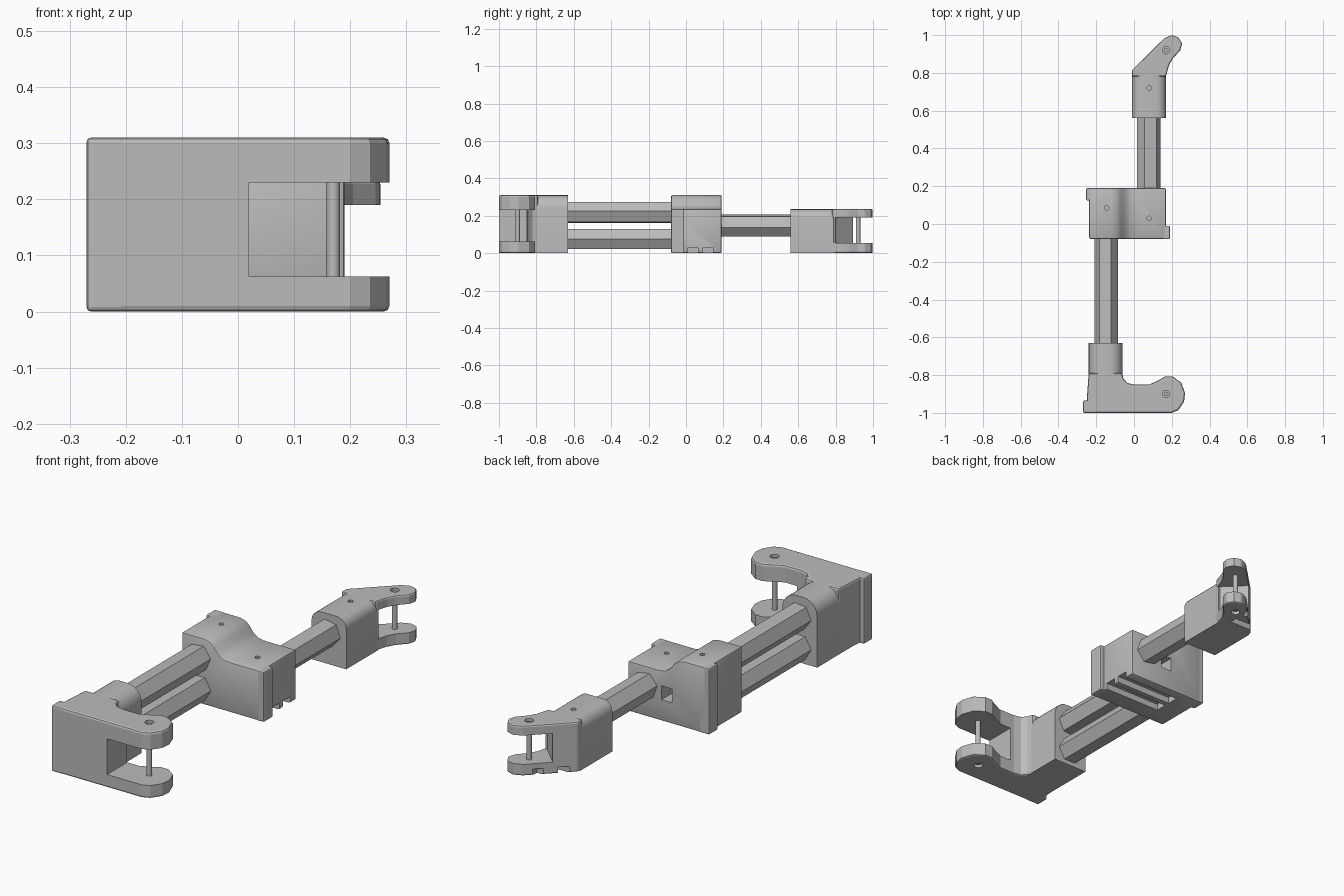
import bpy, bmesh, math
from mathutils import Vector

if "Cube" in bpy.data.objects:
    bpy.data.objects.remove(bpy.data.objects["Cube"], do_unlink=True)

grey = bpy.data.materials.new("plain_grey")
grey.use_nodes = True
COLOUR = (0.5, 0.5, 0.5, 1)
grey.diffuse_color = COLOUR
for node in grey.node_tree.nodes:
    if node.type == 'BSDF_PRINCIPLED':
        node.inputs["Base Color"].default_value = COLOUR


def activate(ob):
    bpy.ops.object.select_all(action='DESELECT')
    ob.select_set(True)
    bpy.context.view_layer.objects.active = ob


def prism(name, outline, lo, hi, axis='Z', bevel=0):
    """Extrude a 2D outline: Z uses (x, y), Y uses (x, z)."""
    bm = bmesh.new()
    place = (lambda a, b: (a, b, lo)) if axis == 'Z' else (lambda a, b: (a, lo, b))
    face = bm.faces.new([bm.verts.new(place(a, b)) for a, b in outline])
    move = Vector((0, 0, hi - lo)) if axis == 'Z' else Vector((0, hi - lo, 0))
    ext = bmesh.ops.extrude_face_region(bm, geom=[face])
    bmesh.ops.translate(bm, vec=move, verts=[v for v in ext["geom"] if isinstance(v, bmesh.types.BMVert)])
    bmesh.ops.recalc_face_normals(bm, faces=bm.faces)
    mesh = bpy.data.meshes.new(name)
    bm.to_mesh(mesh)
    bm.free()
    ob = bpy.data.objects.new(name, mesh)
    bpy.context.collection.objects.link(ob)
    mesh.materials.append(grey)
    if bevel:
        activate(ob)
        mod = ob.modifiers.new("soft_edges", 'BEVEL')
        mod.width, mod.segments, mod.angle_limit = bevel, 2, math.radians(40)
        bpy.ops.object.modifier_apply(modifier=mod.name)
    return ob


def rect(x0, x1, y0, y1):
    return [(x0, y0), (x1, y0), (x1, y1), (x0, y1)]


def ring(x, y, r, n, turn=0):
    return [(x + r * math.cos(math.tau * i / n + turn),
             y + r * math.sin(math.tau * i / n + turn)) for i in range(n)]


def arch(x0, x1, top, r, steps=6):
    """Upright box section with rounded upper corners."""
    pts = [(x0, 0), (x1, 0)]
    for cx, start in ((x1 - r, 0), (x0 + r, math.pi / 2)):
        for i in range(steps + 1):
            a = start + math.pi / 2 * i / steps
            pts.append((cx + r * math.cos(a), top - r + r * math.sin(a)))
    return pts


def cut(ob, *cutters):
    activate(ob)
    for c in cutters:
        mod = ob.modifiers.new("cut", 'BOOLEAN')
        mod.operation, mod.solver, mod.object = 'DIFFERENCE', 'EXACT', c
        bpy.ops.object.modifier_apply(modifier=mod.name)
    for c in cutters:
        bpy.data.objects.remove(c, do_unlink=True)


def hole(x, y, r, lo, hi):
    return prism("hole_cutter", ring(x, y, r, 12), lo, hi)


# Base bracket: forked arm, side lip and rod sleeve
arm = prism("base_arm", [
    (-.25, -1), (.2, -1), (.235, -.985), (.265, -.94), (.27, -.895), (.25, -.84),
    (.205, -.807), (.165, -.807), (.125, -.83), (.08, -.85), (0, -.85), (-.035, -.842),
    (-.055, -.82), (-.062, -.79), (-.24, -.79), (-.25, -.93)], 0, .31, bevel=.01)
cut(arm, prism("slot_cutter", rect(.02, .4, -1.1, -.7), .062, .23),
    hole(.17, -.9, .02, .29, .4), hole(.17, -.9, .02, -.1, .02))
prism("base_lip", rect(-.27, -.2, -1, -.935), 0, .31, bevel=.008)
prism("base_sleeve", arch(-.24, -.06, .31, .07), -.9, -.63, 'Y')

# Middle block with a stepped top
block = prism("middle_block", [
    (-.237, 0), (.17, 0), (.17, .235), (.01, .235), (-.025, .241), (-.05, .258),
    (-.07, .285), (-.09, .302), (-.12, .31), (-.237, .31)], -.08, .19, 'Y', bevel=.008)
right_lip = prism("middle_right_lip", rect(.15, .19, -.08, -.01), 0, .235, bevel=.006)
prism("middle_left_lip", rect(-.253, -.2, .125, .19), 0, .31, bevel=.006)
cut(block, *[prism("slot_cutter", rect(-.13, .3, y, y + .055), -.1, .03) for y in (.01, .09)],
    prism("window_cutter", rect(-.06, -.005, .1, .165), .12, .3, 'Y'),
    hole(-.145, .085, .012, .25, .4), hole(.08, .03, .012, .19, .4))

# Tip bracket: sleeve and slanted forked arm
sleeve = prism("tip_sleeve", arch(-.01, .17, .235, .05), .56, .8, 'Y')
cut(sleeve, hole(.08, .72, .012, .19, .4))
tip = prism("tip_arm", [
    (-.01, .78), (-.01, .815), (.16, .983), (.2, 1), (.235, .988), (.255, .955),
    (.245, .92), (.205, .875), (.185, .84), (.168, .78)], 0, .235, bevel=.008)
cut(tip, prism("slot_cutter", [(.36, .6), (.6, .9), (.3, 1.2), (-.1, 1.06)], .055, .19),
    *[prism("groove_cutter", rect(-.1, .13, y, y + .035), -.1, .03) for y in (.84, .92)],
    hole(.17, .92, .02, .215, .4), hole(.17, .92, .02, -.1, .02))

# Hinge pins
for name, y, top in (("base_pin", -.9, .3), ("tip_pin", .92, .225)):
    pin = prism(name, ring(.17, y, .012, 12), .01, top)
    activate(pin)
    bpy.ops.object.shade_smooth_by_angle(angle=math.radians(35))

# Hexagonal rods
for name, x, z, y0, y1, turn in (
        ("lower_rod", -.147, .075, -.7, 0, 0),
        ("upper_rod", -.147, .218, -.7, 0, 6),
        ("tip_rod", .078, .148, .13, .65, -10)):
    prism(name, ring(x, z, .062, 6, math.radians(turn)), y0, y1, 'Y')

# Smooth only the rounded sections
for name in ("base_sleeve", "tip_sleeve", "middle_block"):
    activate(bpy.data.objects[name])
    bpy.ops.object.shade_smooth_by_angle(angle=math.radians(30))
